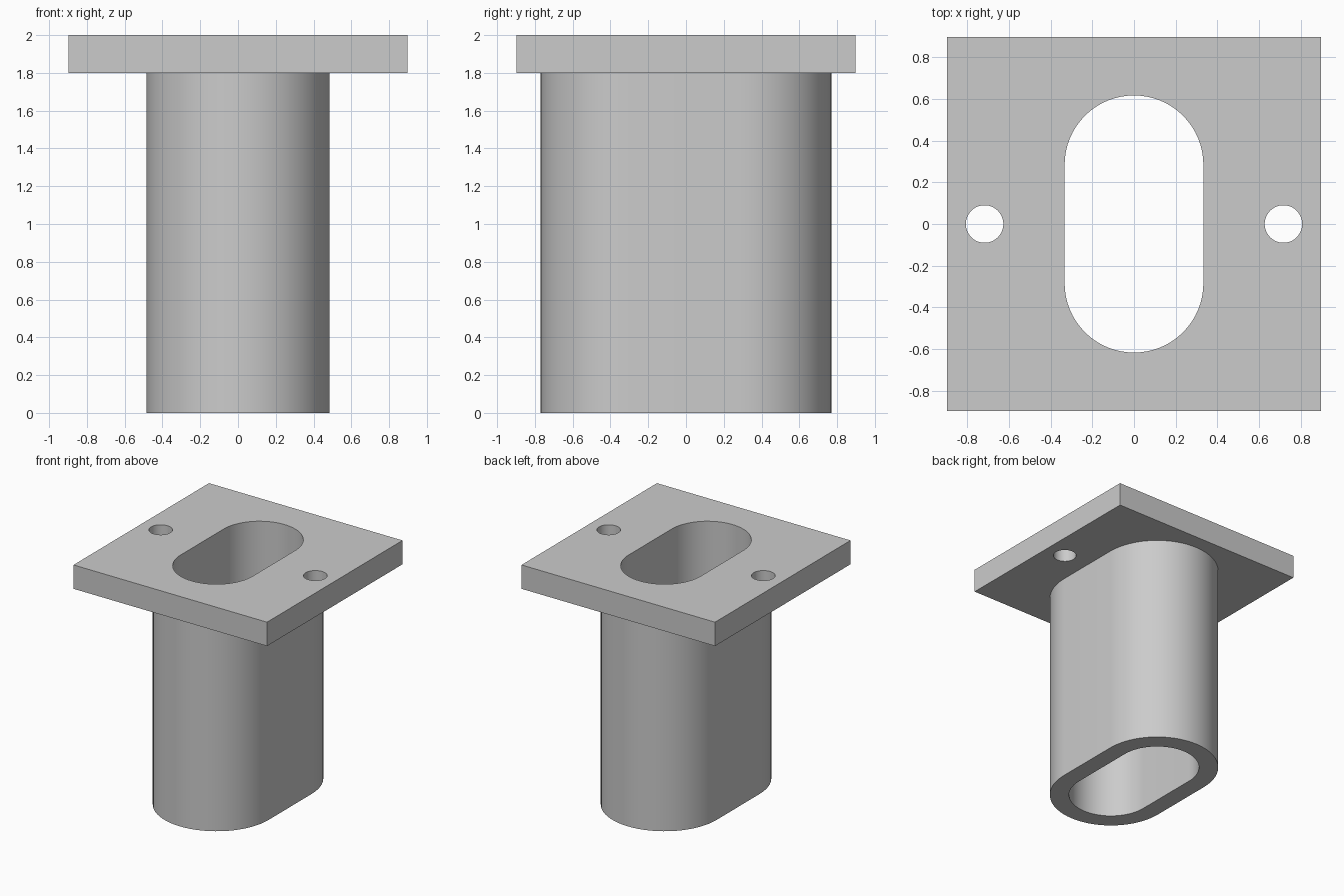
import bpy
import bmesh
from math import cos, sin, pi, radians

if "Cube" in bpy.data.objects:
    bpy.data.objects.remove(bpy.data.objects["Cube"], do_unlink=True)

PLATE_HALF = 0.897
PLATE_BOTTOM, TOP = 1.8, 2.0
SLOT_HALF = 0.284       # half the straight run of the slot shape
OUTER_R, INNER_R = 0.485, 0.333
HOLE_X, HOLE_R = 0.717, 0.09

grey = bpy.data.materials.new("plain_grey")
grey.use_nodes = True
colour = (0.6, 0.6, 0.6, 1)
grey.diffuse_color = colour
grey.node_tree.nodes["Principled BSDF"].inputs["Base Color"].default_value = colour


def slot(radius, half, steps=32):
    """Outline of two half circles joined by straight sides along y."""
    points = []
    for centre, start in ((half, 0), (-half, pi)):
        for i in range(steps + 1):
            a = start + pi * i / steps
            points.append((radius * cos(a), centre + radius * sin(a)))
    return points


def circle(x, radius, steps=48):
    return [(x + radius * cos(2 * pi * i / steps), radius * sin(2 * pi * i / steps))
            for i in range(steps)]


def prism(name, outline, bottom, top):
    """Extrude a flat outline from bottom to top."""
    bm = bmesh.new()
    face = bm.faces.new([bm.verts.new((x, y, bottom)) for x, y in outline])
    made = bmesh.ops.extrude_face_region(bm, geom=[face])["geom"]
    verts = [v for v in made if isinstance(v, bmesh.types.BMVert)]
    bmesh.ops.translate(bm, verts=verts, vec=(0, 0, top - bottom))
    bmesh.ops.recalc_face_normals(bm, faces=bm.faces)
    mesh = bpy.data.meshes.new(name)
    bm.to_mesh(mesh)
    bm.free()
    mesh.materials.append(grey)
    obj = bpy.data.objects.new(name, mesh)
    bpy.context.collection.objects.link(obj)
    return obj


def combine(body, tool, operation):
    """Apply a boolean to the body and discard the tool."""
    tool.hide_render = True
    mod = body.modifiers.new(operation.lower(), "BOOLEAN")
    mod.operation, mod.object, mod.solver = operation, tool, "EXACT"
    bpy.context.view_layer.objects.active = body
    bpy.ops.object.modifier_apply(modifier=mod.name)
    bpy.data.objects.remove(tool, do_unlink=True)


# Square mounting plate joined to the slot-shaped tube
p = PLATE_HALF
body = prism("flanged_tube", [(-p, -p), (p, -p), (p, p), (-p, p)], PLATE_BOTTOM, TOP)
combine(body, prism("tube", slot(OUTER_R, SLOT_HALF), 0, TOP - 0.1), "UNION")

# Bore through the full height and the two screw holes
combine(body, prism("bore", slot(INNER_R, SLOT_HALF), -0.1, TOP + 0.1), "DIFFERENCE")
for side in (-1, 1):
    hole = prism("screw_hole", circle(side * HOLE_X, HOLE_R), PLATE_BOTTOM - 0.1, TOP + 0.1)
    combine(body, hole, "DIFFERENCE")

# Smooth walls with crisp edges
bpy.ops.object.select_all(action="DESELECT")
body.select_set(True)
bpy.context.view_layer.objects.active = body
bpy.ops.object.shade_smooth_by_angle(angle=radians(30))
